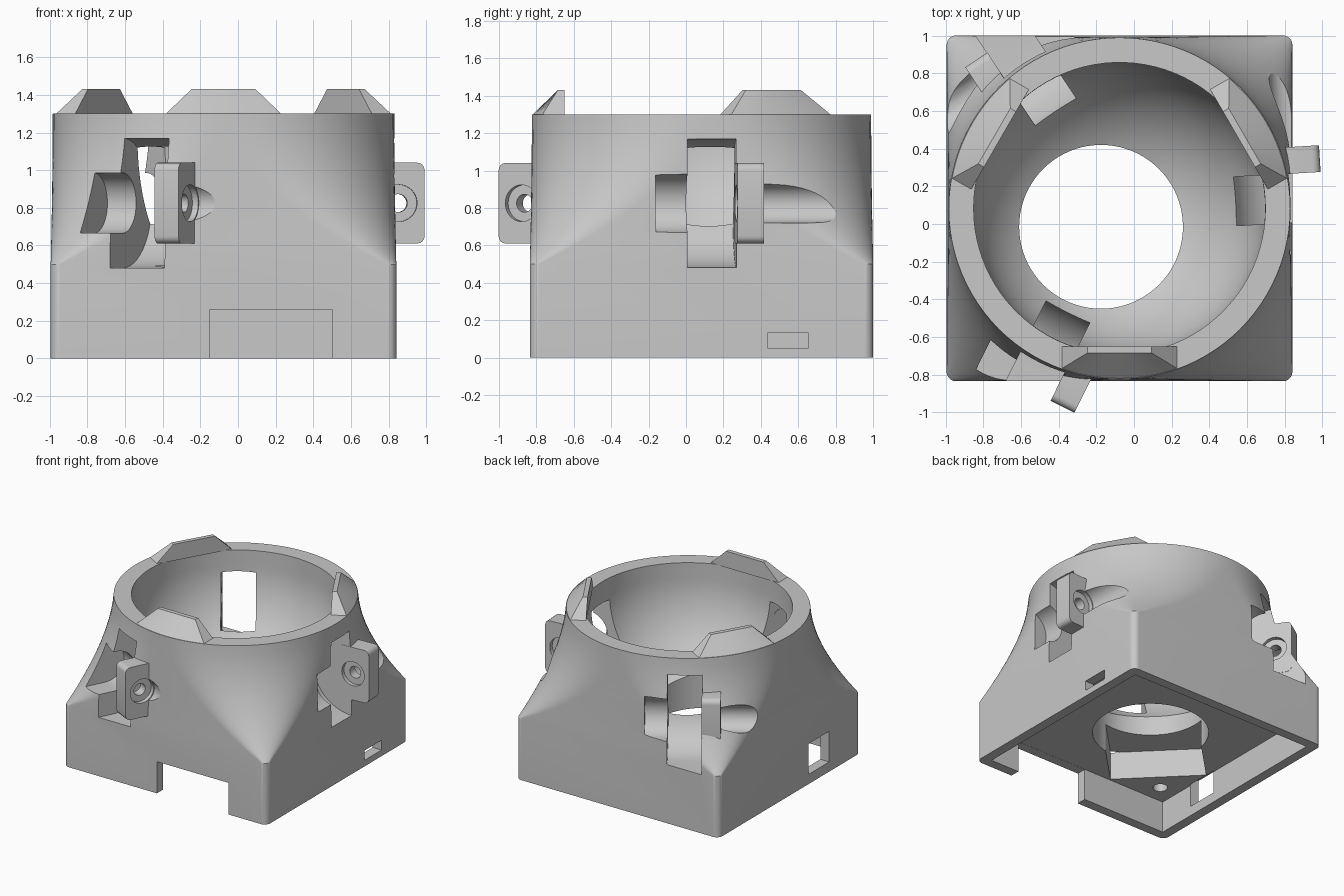
import bpy, bmesh, math
from mathutils import Matrix, Vector

if "Cube" in bpy.data.objects:
    bpy.data.objects.remove(bpy.data.objects["Cube"], do_unlink=True)

CX, CY = -0.077, 0.083         # axis of the ball cup
HALF, RIM_Z, RIM_R, CUP_R = 0.918, 1.3, 0.907, 0.775
FOOT_Z, CUP_Z, CEILING = 0.5, 1.17, 0.26

grey = bpy.data.materials.new("plain grey")
grey.use_nodes = True
COLOUR = (0.58, 0.58, 0.58, 1)
grey.diffuse_color = COLOUR
grey.node_tree.nodes["Principled BSDF"].inputs["Base Color"].default_value = COLOUR


def make(name, bm):
    bmesh.ops.remove_doubles(bm, verts=bm.verts, dist=0.0002)
    bmesh.ops.recalc_face_normals(bm, faces=bm.faces)
    mesh = bpy.data.meshes.new(name)
    bm.to_mesh(mesh)
    bm.free()
    mesh.materials.append(grey)
    ob = bpy.data.objects.new(name, mesh)
    bpy.context.collection.objects.link(ob)
    return ob


def loft(name, loops):
    """Closed skin through loops of equal length, capped at both ends."""
    bm = bmesh.new()
    rows = [[bm.verts.new(p) for p in loop] for loop in loops]
    n = len(rows[0])
    for low, high in zip(rows, rows[1:]):
        for i in range(n):
            j = (i + 1) % n
            bm.faces.new((low[i], low[j], high[j], high[i]))
    bm.faces.new(rows[0])
    bm.faces.new(rows[-1])
    return make(name, bm)


def box(name, lo, hi, frame=Matrix(), bevel=0):
    lo, hi = Vector(lo), Vector(hi)
    bm = bmesh.new()
    bmesh.ops.create_cube(bm, size=1)
    for v in bm.verts:
        v.co = (lo + hi) / 2 + v.co * (hi - lo)
    if bevel:   # round the edges that run along local y
        along = [e for e in bm.edges if abs(e.verts[0].co.y - e.verts[1].co.y) > 0.01]
        bmesh.ops.bevel(bm, geom=along, offset=bevel, segments=4, profile=0.5, affect="EDGES")
    bm.transform(frame)
    return make(name, bm)


def rod(name, radius, y0, y1, frame, segments=48):
    """Cylinder running along local y of the frame."""
    return loft(name, [[frame @ Vector((radius * math.cos(2 * math.pi * i / segments), y,
                                        radius * math.sin(2 * math.pi * i / segments)))
                        for i in range(segments)] for y in (y0, y1)])


def volume(mesh):
    """Enclosed volume, or None when the skin is open."""
    bm = bmesh.new()
    bm.from_mesh(mesh)
    closed = all(e.is_manifold for e in bm.edges)
    size = bm.calc_volume() if closed else None
    bm.free()
    return size


def combine(target, tool, operation="DIFFERENCE"):
    """Boolean that retries with tiny shifts until the result is closed and changed."""
    before = volume(target.data) or 0
    mod = target.modifiers.new("combine", "BOOLEAN")
    mod.operation, mod.object = operation, tool
    tool.hide_render = True
    for shift, solver in [(s, k) for s in (0, 0.0007, -0.0011) for k in ("MANIFOLD", "EXACT")]:
        tool.location = (shift, shift * 0.7, shift * 0.4)
        mod.solver = solver
        bpy.context.view_layer.update()
        mesh = bpy.data.meshes.new_from_object(
            target.evaluated_get(bpy.context.evaluated_depsgraph_get()))
        after = volume(mesh)
        if after and abs(after - before) > 0.00002:
            break
    target.modifiers.clear()
    target.data = mesh
    bpy.data.objects.remove(tool, do_unlink=True)


def rounded_square(half, r, z, steps=24):
    """Four corner arcs; a circle when r equals half."""
    pts = []
    for q in range(4):
        sx, sy = (1, -1, -1, 1)[q], (1, 1, -1, -1)[q]
        for k in range(steps + 1):
            t = (q + k / steps) * math.pi / 2
            pts.append(Vector((CX + sx * (half - r) + r * math.cos(t),
                               CY + sy * (half - r) + r * math.sin(t), z)))
    return pts


# Housing: square foot flaring out of a round rim in a hollow curve
square, circle = rounded_square(HALF, 0.05, FOOT_Z), rounded_square(RIM_R, RIM_R, RIM_Z)
sections = [rounded_square(HALF, 0.05, 0)]
for k in range(11):
    down = 1 - k / 10
    spread = 0.15 * down + 0.85 * down ** 2
    section = [c.lerp(s, spread) for s, c in zip(square, circle)]
    for p in section:
        p.z = RIM_Z + (FOOT_Z - RIM_Z) * down
    sections.append(section)
body = loft("housing", sections)

# Hollow underside
inner = HALF - 0.08
combine(body, box("foot_cutter", (CX - inner, CY - inner, -0.2), (CX + inner, CY + inner, CEILING)))

# Ball cup: hemisphere with a straight throat
cup_profile = [(CUP_R * math.sin(k * math.pi / 48), CUP_Z - CUP_R * math.cos(k * math.pi / 48))
               for k in range(2, 25)] + [(CUP_R, 1.6)]
combine(body, loft("cup_cutter", [[(CX + r * math.cos(2 * math.pi * i / 90),
                                    CY + r * math.sin(2 * math.pi * i / 90), z)
                                   for i in range(90)] for r, z in cup_profile]))

# Sensor opening, sensor recess and screw hole, along one diagonal
upright = Matrix.Rotation(math.pi / 2, 4, "X")
diagonal = Matrix.Translation((-0.175, -0.015, 0)) @ Matrix.Rotation(math.radians(225), 4, "Z")
combine(body, rod("opening_cutter", 0.435, 0.1, 0.9, diagonal @ upright, 80))
combine(body, box("recess_cutter", (0.2, -0.36, 0.2), (0.67, 0.36, 0.49), diagonal))
combine(body, rod("screw_cutter", 0.055, 0.1, 0.4,
                  diagonal @ Matrix.Translation((0.83, 0, 0)) @ upright, 24))

# Wall openings: front notch, left slot, right port
combine(body, box("notch_cutter", (-0.15, -1.1, -0.1), (0.5, -0.72, CEILING - 0.001)))
combine(body, box("slot_cutter", (0.7, 0.435, 0.05), (1.1, 0.655, 0.13)))
combine(body, box("port_cutter", (-1.2, -0.43, 0.08), (-0.905, -0.16, 0.33)))

# Three bearing stations: wheel slot, axle pocket, screw groove and lug
for n in range(3):
    frame = (Matrix.Translation((CX, CY, 0.825))
             @ Matrix.Rotation(math.radians(3.5 + 120 * n), 4, "Z")
             @ Matrix.Translation((0.94, 0, 0)))
    for radius, y0, y1 in ((0.345, -0.13, 0.13), (0.16, -0.30, -0.12)):
        # half-round at the back, straight sides towards the outside
        outline = [(0.5, radius)] + [(-radius * math.sin(math.pi * k / 24),
                                      radius * math.cos(math.pi * k / 24))
                                     for k in range(25)] + [(0.5, -radius)]
        combine(body, loft("wheel_cutter", [[frame @ Vector((x, y, z)) for x, z in outline]
                                            for y in (y0, y1)]))
    combine(body, rod("groove_cutter", 0.105, 0.24, 0.80, frame))
    combine(body, box("lug", (-0.14, 0.128, -0.215), (0.138, 0.27, 0.215), frame, 0.04), "UNION")
    combine(body, rod("axle_cutter", 0.048, 0.05, 0.4, frame, 24))
    for y0, y1 in ((0.09, 0.16), (0.235, 0.35)):
        combine(body, rod("counterbore_cutter", 0.098, y0, y1, frame, 40))

body.name = "housing"

# Three bevelled teeth on the rim
teeth = []
reach = math.asin(0.31 / RIM_R)
arc = [(RIM_R * math.cos(reach * k / 6), RIM_R * math.sin(reach * k / 6)) for k in range(-6, 7)]
for n in range(3):
    frame = Matrix.Translation((CX, CY, RIM_Z)) @ Matrix.Rotation(math.radians(30 + 120 * n), 4, "Z")
    base = [(0.733, -0.31)] + arc + [(0.733, 0.31)]
    top = [(0.733, -0.17)] + [(0.768, 0.17 * k / 6) for k in range(-6, 7)] + [(0.733, 0.17)]
    teeth.append(loft("rim_tooth_%d" % (n + 1),
                      [[frame @ Vector((x, y, z)) for x, y in loop]
                       for loop, z in ((base, -0.004), (top, 0.13))]))

# Smooth curved areas, keep creases crisp
bpy.ops.object.select_all(action="DESELECT")
for ob in [body] + teeth:
    ob.select_set(True)
bpy.context.view_layer.objects.active = body
bpy.ops.object.shade_smooth_by_angle(angle=math.radians(25))
